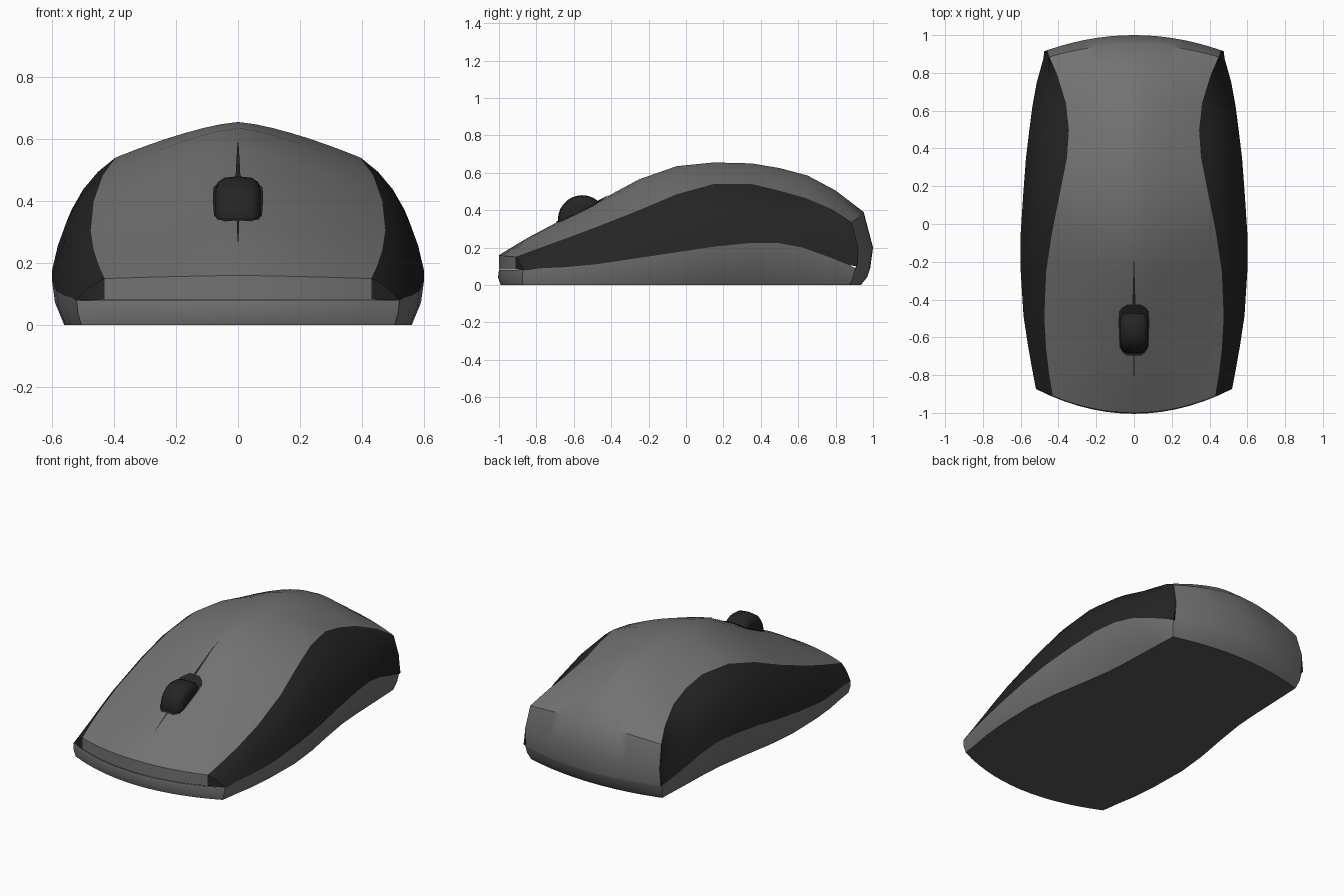
import bpy, bmesh, math

if "Cube" in bpy.data.objects:
    bpy.data.objects.remove(bpy.data.objects["Cube"])


def material(name, v):
    m = bpy.data.materials.new(name)
    m.diffuse_color = (v, v, v, 1)
    m.use_nodes = True
    m.node_tree.nodes["Principled BSDF"].inputs["Base Color"].default_value = m.diffuse_color
    return m


GREY = material("shell grey", 0.17)
BLACK = material("rubber black", 0.018)
UNDER = material("underside grey", 0.10)

# Stations front to back:
# y, centre height, upper seam x and z, lower seam x and z, bottom half width
ST = [(-1.0, .082, .43, .082, .515, .08, .50),
      (-1.0, .16, .43, .15, .52, .08, .505),
      (-.85, .25, .45, .195, .54, .09, .52),
      (-.70, .33, .465, .24, .56, .095, .54),
      (-.50, .43, .475, .305, .585, .11, .555),
      (-.25, .565, .465, .40, .60, .145, .56),
      (-.05, .635, .435, .485, .60, .175, .54),
      (.15, .655, .395, .54, .587, .205, .505),
      (.35, .65, .355, .54, .572, .225, .475),
      (.50, .625, .345, .505, .555, .225, .465),
      (.65, .585, .36, .465, .538, .20, .46),
      (.80, .505, .40, .41, .515, .155, .455),
      (.95, .39, .45, .335, .48, .105, .45),
      (1.0, .20, .462, .20, .475, .10, .45),
      (.985, .09, .462, .09, .47, .09, .45)]


def point(s, x, z):
    """Bow the front and back ends in plan."""
    w = max(0, (abs(s) - .3) / .7) ** 2
    bow = .13 * (x / .52) ** 2 if s < 0 else -.08 * (x / .46) ** 2
    return (x, s + bow * w, z)


def grid(bm, rows, mat=0):
    vs = [[bm.verts.new(p) for p in r] for r in rows]
    for a, b in zip(vs, vs[1:]):
        for i in range(len(a) - 1):
            bm.faces.new((a[i], a[i + 1], b[i + 1], b[i])).material_index = mat


def finish(name, bm, mats, mirror=True, angle=40):
    bmesh.ops.remove_doubles(bm, verts=bm.verts[:], dist=.0004)
    me = bpy.data.meshes.new(name)
    bm.to_mesh(me)
    bm.free()
    ob = bpy.data.objects.new(name, me)
    bpy.context.collection.objects.link(ob)
    for m in mats:
        me.materials.append(m)
    if mirror:
        ob.modifiers.new("mirror", 'MIRROR')
    bpy.ops.object.select_all(action='DESELECT')
    ob.select_set(True)
    bpy.context.view_layer.objects.active = ob
    bpy.ops.object.shade_smooth_by_angle(angle=math.radians(angle))
    return ob


# Top shell between the upper seams
N = 7
bm = bmesh.new()
grid(bm, [[point(s, xs * i / N, zc + (zs - zc) * (i / N) ** 1.4) for i in range(N + 1)]
          for s, zc, xs, zs, xl, zl, xb in ST])
finish("top_shell", bm, [GREY])

# Side grips, a bulging curve from upper to lower seam
bm = bmesh.new()
rows = []
for s, zc, xs, zs, xl, zl, xb in ST:
    cx, cz = max(xl - .04, xs), zl + .7 * (zs - zl)
    row = []
    for i in range(6):
        t = i / 5
        a, b, c = (1 - t) ** 2, 2 * t * (1 - t), t * t
        row.append(point(s, a * xs + b * cx + c * xl, a * zs + b * cz + c * zl))
    rows.append(row)
grid(bm, rows)
finish("side_grips", bm, [BLACK])

# Base: side walls, end walls and underside
bm = bmesh.new()
walls, floor = [], []
for s, zc, xs, zs, xl, zl, xb in ST[1:-2] + ST[-1:]:
    sb = s * (.95 if s > .97 else .99)
    walls.append([point(s, xl, zl), point((s + sb) / 2 + .01 * s, .75 * xl + .25 * xb, zl / 2),
                  point(sb, xb, 0)])
    floor.append([point(sb, xb * (1 - i / N), 0) for i in range(N + 1)])
grid(bm, walls)
grid(bm, floor, 1)
for end in (0, -1):
    st = ST[1] if end == 0 else ST[-1]
    s, xl, zl, xb = st[0], st[4], st[5], st[6]
    sb = s * (.95 if s > .97 else .99)
    xm, sm = .75 * xl + .25 * xb, (s + sb) / 2 + .01 * s
    cap = [[point(y, x * i / N, z) for i in range(N + 1)]
           for y, x, z in ((s, xl, zl), (sm, xm, zl / 2), (sb, xb, 0))]
    grid(bm, cap if end else cap[::-1])
finish("base", bm, [GREY, UNDER])


def top_height(x, y):
    """Height of the top shell near the centre line."""
    for a, b in zip(ST[1:], ST[2:]):
        if a[0] <= y <= b[0]:
            t = (y - a[0]) / (b[0] - a[0])
            zc, xs, zs = (a[k] + t * (b[k] - a[k]) for k in (1, 2, 3))
            return zc + (zs - zc) * (abs(x) / xs) ** 1.4


def plate(name, outline, lift):
    """Thin dark detail lying on the top shell."""
    b = bmesh.new()
    grid(b, [[(w * k, y, top_height(w * k, y) + lift) for k in (0, .5, 1)]
             for y, w in outline])
    finish(name, b, [BLACK])


# Button split line and the slot around the wheel
plate("button_split", [(-.82, .001), (-.75, .003), (-.70, .004), (-.50, .006), (-.42, .008),
                       (-.25, .003), (-.19, .001)], .003)
plate("wheel_slot", [(-.695, .04), (-.68, .06), (-.65, .077), (-.55, .081),
                     (-.50, .081), (-.46, .078), (-.44, .06), (-.425, .035)], .005)

# Scroll wheel, a lathed rounded profile about the x axis
bm = bmesh.new()
prof = [(-.073, .0), (-.073, .085), (-.066, .11), (-.045, .125), (0, .13),
        (.045, .125), (.066, .11), (.073, .085), (.073, 0)]
grid(bm, [[(x, -.555 + r * math.cos(a), .35 + r * math.sin(a)) for x, r in prof]
          for a in (-2 * math.pi * k / 28 for k in range(29))])
bmesh.ops.recalc_face_normals(bm, faces=bm.faces[:])
finish("scroll_wheel", bm, [BLACK], mirror=False)
